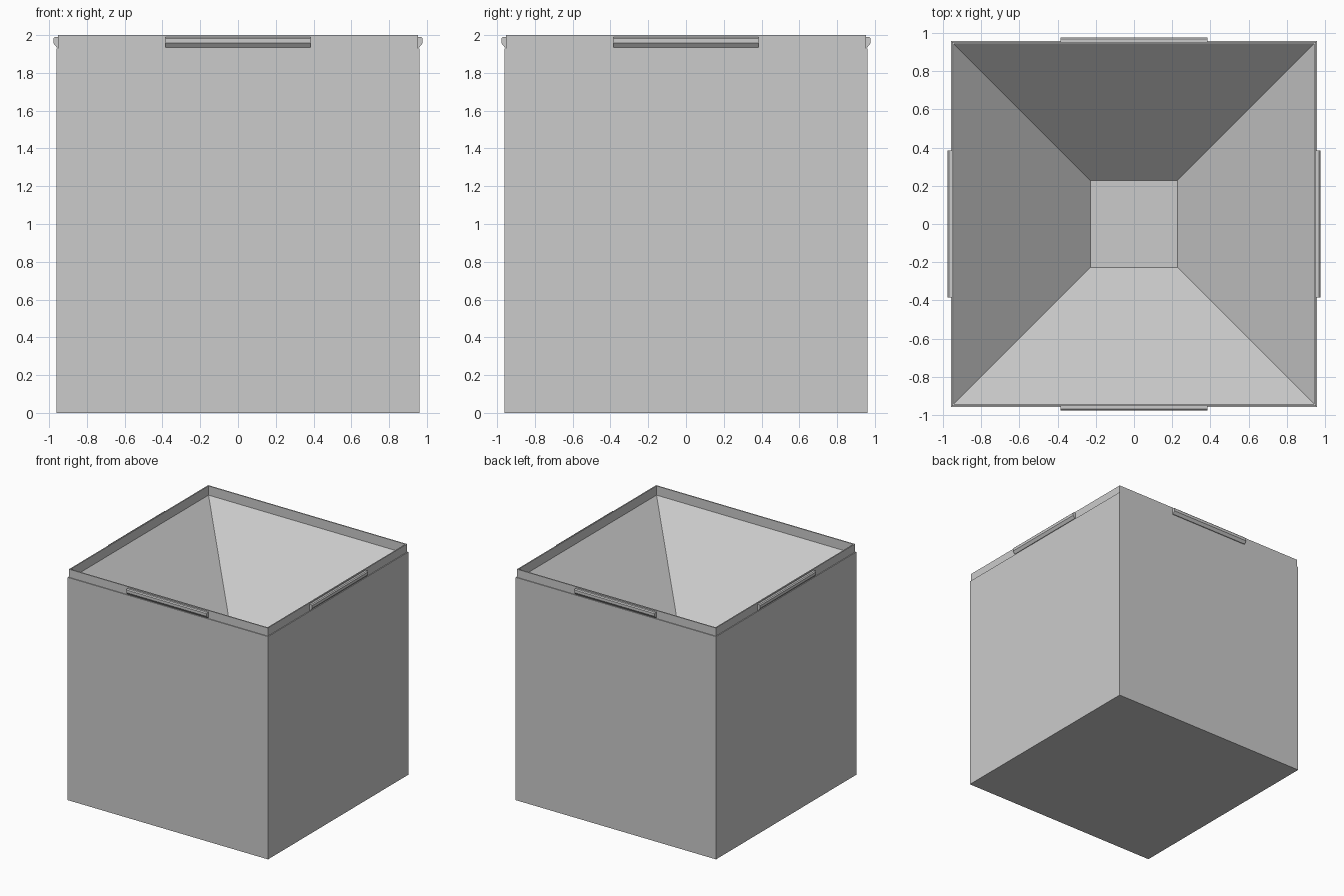
import bpy, bmesh, math
from mathutils import Matrix

if "Cube" in bpy.data.objects:
    bpy.data.objects.remove(bpy.data.objects["Cube"])

grey = bpy.data.materials.new("plain grey")
grey.diffuse_color = (0.6, 0.6, 0.6, 1)
grey.use_nodes = True
grey.node_tree.nodes["Principled BSDF"].inputs["Base Color"].default_value = grey.diffuse_color


def make_object(name, bm):
    bmesh.ops.recalc_face_normals(bm, faces=bm.faces)
    mesh = bpy.data.meshes.new(name)
    bm.to_mesh(mesh)
    bm.free()
    mesh.materials.append(grey)
    obj = bpy.data.objects.new(name, mesh)
    bpy.context.collection.objects.link(obj)
    return obj


def bridge(bm, rings):
    """Join consecutive rings with quads and cap both ends."""
    for a, b in zip(rings, rings[1:]):
        n = len(a)
        for i in range(n):
            j = (i + 1) % n
            bm.faces.new((a[i], a[j], b[j], b[i]))
    bm.faces.new(rings[0])
    bm.faces.new(rings[-1])


# Box: square rings (half width, height) up the outside, over the rim, down the funnel
bm = bmesh.new()
profile = [(0.96, 0.0), (0.96, 1.93), (0.953, 1.93), (0.953, 2.0),
           (0.943, 2.0), (0.943, 1.92), (0.228, 1.21)]
corners = [(-1, -1), (1, -1), (1, 1), (-1, 1)]
bridge(bm, [[bm.verts.new((sx * r, sy * r, z)) for sx, sy in corners]
            for r, z in profile])
make_object("funnel_box", bm)

# Grip strips: one chamfered bar centred on each side of the rim
section = [(0.950, 1.99), (0.970, 1.99), (0.978, 1.982),
           (0.978, 1.958), (0.960, 1.935), (0.950, 1.935)]
for k, side in enumerate(("front", "right", "back", "left")):
    bm = bmesh.new()
    bridge(bm, [[bm.verts.new((x, -d, z)) for d, z in section]
                for x in (-0.385, 0.385)])
    bmesh.ops.transform(bm, verts=bm.verts,
                        matrix=Matrix.Rotation(k * math.pi / 2, 4, 'Z'))
    make_object("grip_" + side, bm)
